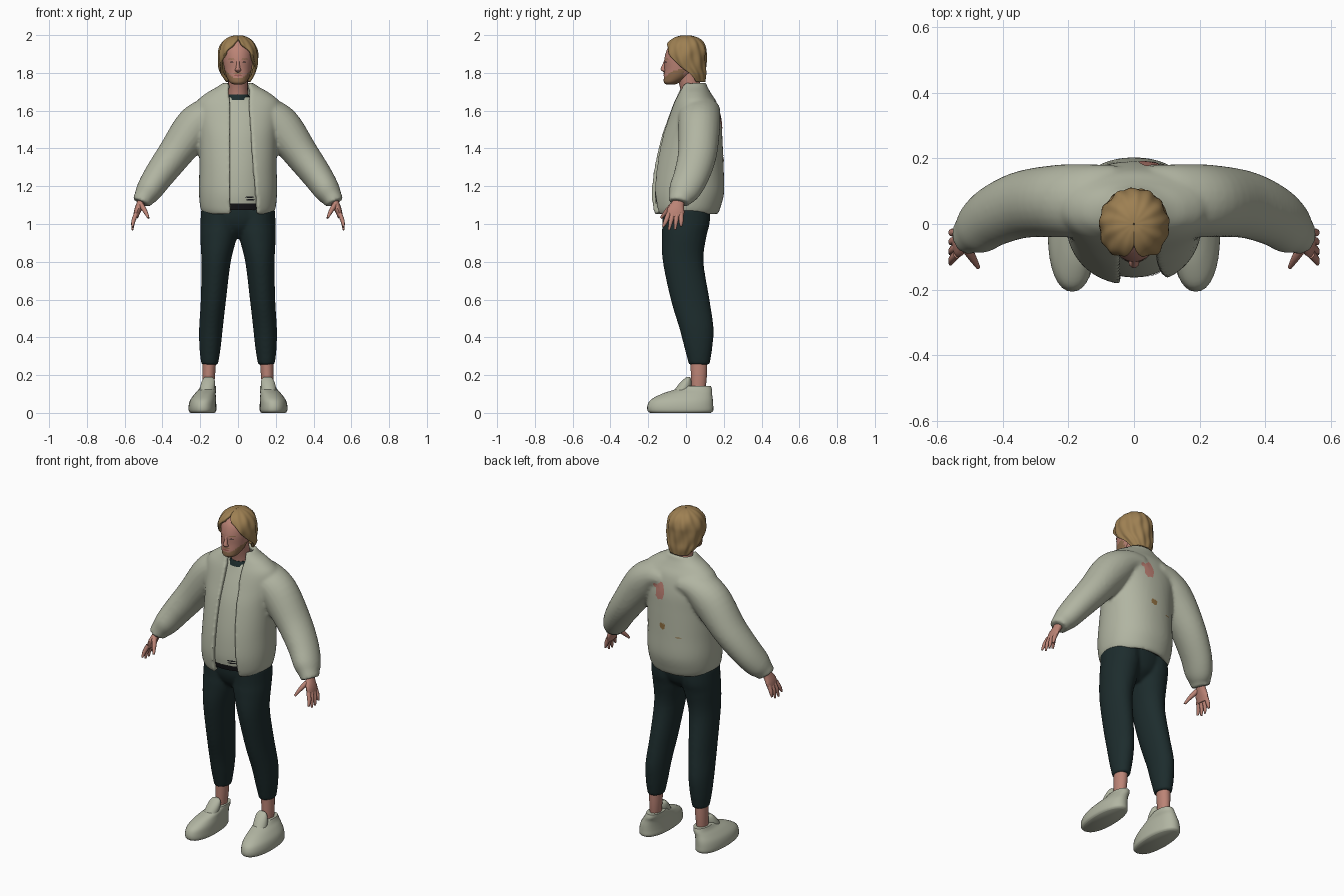
import bpy, bmesh, math, random
from mathutils import Vector

if "Cube" in bpy.data.objects:
    bpy.data.objects.remove(bpy.data.objects["Cube"])
random.seed(4)


def material(name, r, g, b):
    m = bpy.data.materials.new(name)
    m.use_nodes = True
    m.diffuse_color = (r, g, b, 1)
    bsdf = m.node_tree.nodes["Principled BSDF"]
    bsdf.inputs["Base Color"].default_value = (r, g, b, 1)
    bsdf.inputs["Roughness"].default_value = 0.8
    return m


CLOTH = material("pale sage cloth", .44, .46, .36)
SKIN = material("skin", .50, .23, .18)
HAIR = material("blond hair", .34, .215, .085)
BEARD = material("beard brown", .29, .16, .08)
TROUSER = material("dark green trousers", .012, .025, .026)
BLACK = material("black", .008, .008, .010)
PINK = material("pink stain", .47, .20, .16)
BROWN = material("brown stain", .26, .15, .05)
LIPS = material("lips", .34, .11, .09)


def smooth_keys(keys, steps):
    """Catmull-Rom interpolation of every column of the key list."""
    out = []
    for i in range(len(keys) - 1):
        p = [keys[max(0, min(len(keys) - 1, i + k))] for k in (-1, 0, 1, 2)]
        for s in range(steps):
            t = s / steps
            out.append([b + .5 * t * (c - a + t * (2 * a - 5 * b + 4 * c - d + t * (3 * (b - c) + d - a)))
                        for a, b, c, d in zip(*p)])
    return out + [list(keys[-1])]


def finish(obj, mat):
    obj.data.materials.clear()
    obj.data.materials.append(mat)
    bpy.ops.object.select_all(action='DESELECT')
    obj.select_set(True)
    bpy.context.view_layer.objects.active = obj
    bpy.ops.object.shade_smooth_by_angle(angle=math.radians(50))
    return obj


def make_object(name, bm, mat):
    mesh = bpy.data.meshes.new(name)
    bm.to_mesh(mesh)
    bm.free()
    obj = bpy.data.objects.new(name, mesh)
    bpy.context.collection.objects.link(obj)
    return finish(obj, mat)


def loft(name, keys, mat, sides=24, steps=4, power=2.0, follow=False, ridge=0):
    """Skin rings (x, y, z, rx, ry[, gap towards +x, gap towards -x in degrees])."""
    rings = smooth_keys(keys, steps)
    is_open = len(keys[0]) > 5
    count = sides + 1 if is_open else sides
    bm = bmesh.new()
    rows = []
    for i, k in enumerate(rings):
        t = Vector((0, 0, 1))
        if follow:
            a, b = rings[max(i - 1, 0)], rings[min(i + 1, len(rings) - 1)]
            t = (Vector(b[:3]) - Vector(a[:3])).normalized()
        v = Vector((0, 1, 0))
        v = (v - t * v.dot(t)).normalized()
        u = v.cross(t)
        g0, g1 = (math.radians(k[5]), math.radians(k[6])) if is_open else (0, 0)
        row = []
        for j in range(count):
            a = g0 + (math.tau - g0 - g1) * j / sides
            s, c = math.sin(a), math.cos(a)
            sx = math.copysign(abs(s) ** (2 / power), s)
            cy = math.copysign(abs(c) ** (2 / power), c)
            f = 1 + ridge * (math.sin(13 * a + 22 * k[2]) + .7 * math.sin(7 * a - 45 * k[2]))
            row.append(bm.verts.new(Vector(k[:3]) + u * (k[3] * sx * f) - v * (k[4] * cy * f)))
        rows.append(row)
    for lo, hi in zip(rows, rows[1:]):
        for j in range(sides):
            n = (j + 1) % count
            bm.faces.new((lo[j], lo[n], hi[n], hi[j]))
    if not is_open:
        bm.faces.new(rows[0][::-1])
        bm.faces.new(rows[-1])
    return make_object(name, bm, mat)


def apply_modifiers(obj):
    deps = bpy.context.evaluated_depsgraph_get()
    mesh = bpy.data.meshes.new_from_object(obj.evaluated_get(deps))
    obj.modifiers.clear()
    obj.data = mesh


def thicken(obj, depth):
    mod = obj.modifiers.new("thickness", 'SOLIDIFY')
    mod.thickness, mod.offset = depth, -1
    apply_modifiers(obj)


def fuse(main, others, mat, relax_steps):
    """Join overlapping parts into one soft skin."""
    bpy.ops.object.select_all(action='DESELECT')
    for part in others + [main]:
        part.select_set(True)
    bpy.context.view_layer.objects.active = main
    bpy.ops.object.join()
    remesh = main.modifiers.new("fuse", 'REMESH')
    remesh.mode, remesh.voxel_size = 'VOXEL', .009
    relax = main.modifiers.new("relax", 'SMOOTH')
    relax.factor, relax.iterations = .5, relax_steps
    apply_modifiers(main)
    finish(main, mat)


def plate(name, target, mat, x, z, rx, rz, side, rough=0.0):
    """Thin disc laid on the front (side -1) or back (side 1) of the target."""
    bm = bmesh.new()
    n, rows = 20, []
    wobble = [1 + random.uniform(-rough, rough) for _ in range(n)]
    for r in (.05, .5, 1):
        row = []
        for j in range(n):
            a = math.tau * j / n
            px, pz = x + rx * r * wobble[j] * math.cos(a), z + rz * r * wobble[j] * math.sin(a)
            hit, loc, _, _ = target.ray_cast(Vector((px, side, pz)), Vector((0, -side, 0)))
            row.append(bm.verts.new(loc + Vector((0, side * .003, 0)) if hit else (px, 0, pz)))
        rows.append(row)
    order = 1 if side < 0 else -1
    bm.faces.new(rows[0][::order])
    for lo, hi in zip(rows, rows[1:]):
        for j in range(n):
            m = (j + 1) % n
            bm.faces.new((lo[j], hi[j], hi[m], lo[m])[::order])
    return make_object(name, bm, mat)


def flip(keys, s):
    return [(s * k[0],) + tuple(k[1:]) for k in keys]


# Jacket: open body shell fused with both sleeves
jacket = loft("jacket", [
    (0, .00, 1.05, .182, .168, 33, 11), (0, .002, 1.085, .199, .180, 30, 11),
    (0, .008, 1.17, .207, .194, 27, 11), (0, .014, 1.30, .205, .185, 23, 11),
    (0, .028, 1.45, .208, .165, 19, 11), (0, .042, 1.55, .220, .144, 16, 10),
    (0, .048, 1.64, .222, .116, 14, 10), (0, .044, 1.69, .172, .090, 20, 15),
    (0, .040, 1.725, .112, .074, 33, 26), (0, .040, 1.75, .076, .066, 48, 42)],
    CLOTH, sides=48, steps=5, power=2.15)
thicken(jacket, .028)
sleeve_keys = [(.06, .068, 1.605, .070, .112), (.14, .070, 1.588, .088, .112), (.225, .070, 1.517, .108, .111),
               (.335, .060, 1.37, .092, .103), (.42, .028, 1.255, .080, .094),
               (.473, -.010, 1.175, .069, .083), (.500, -.030, 1.135, .054, .062),
               (.512, -.036, 1.112, .050, .057)]
sleeves = [loft("sleeve", flip(sleeve_keys, s), CLOTH, steps=5, follow=True) for s in (1, -1)]
fuse(jacket, sleeves, CLOTH, 7)

# Shirt, shirt collar and belt
shirt = loft("shirt", [
    (0, 0, 1.108, .172, .160), (0, .008, 1.17, .180, .171), (0, .014, 1.30, .178, .164),
    (0, .028, 1.45, .18, .146), (0, .040, 1.55, .18, .122), (0, .046, 1.63, .15, .092),
    (0, .035, 1.672, .07, .064)], CLOTH, sides=32)
loft("shirt_collar", [(0, .030, 1.657, .070, .069), (0, .030, 1.672, .063, .063),
                      (0, .030, 1.686, .056, .056)], TROUSER)
loft("belt", [(0, 0, 1.075, .172, .146), (0, 0, 1.112, .172, .154)], BLACK, sides=32)

# Trousers: both legs and the hips in one piece
leg_keys = [(.150, .070, .255, .044, .055), (.148, .066, .34, .056, .073), (.143, .055, .45, .063, .091),
            (.130, .022, .60, .067, .103), (.116, -.015, .80, .078, .108), (.103, -.010, .93, .097, .118),
            (.099, 0, 1.0, .100, .125), (.097, 0, 1.08, .099, .127)]
legs = [loft("trouser_leg", flip(leg_keys, s), TROUSER, steps=5) for s in (1, -1)]
hips = loft("trousers", [(0, -.005, .925, .03, .05), (0, 0, .97, .12, .10), (0, 0, 1.02, .185, .122),
                         (0, 0, 1.06, .192, .128), (0, 0, 1.09, .18, .13)], TROUSER, sides=32)
fuse(hips, legs, TROUSER, 5)

# Shoes
shoe_keys = [(.188, -.030, .0, .064, .160), (.188, -.030, .012, .073, .174), (.188, -.030, .04, .073, .174),
             (.184, -.022, .07, .068, .164), (.174, .004, .100, .056, .134), (.163, .036, .122, .047, .102),
             (.158, .058, .142, .041, .074)]
tongue_keys = [(.167, -.030, .10, .040, .045), (.160, -.008, .145, .039, .036), (.156, .006, .175, .032, .022),
               (.155, .012, .190, .020, .008)]
ankle_keys = [(.158, .064, .10, .026, .036), (.155, .068, .19, .033, .042), (.151, .068, .30, .036, .045)]
# Hands
palm_keys = [(.495, -.028, 1.155, .024, .030), (.515, -.042, 1.11, .021, .033),
             (.532, -.054, 1.07, .018, .046), (.542, -.058, 1.035, .013, .042)]
thumb_keys = [(.512, -.070, 1.10, .015, .017), (.492, -.102, 1.068, .012, .013), (.474, -.132, 1.032, .006, .007)]
for s, side in ((1, "left"), (-1, "right")):
    loft(side + "_shoe", flip(shoe_keys, s), CLOTH, sides=32, power=2.2)
    loft(side + "_shoe_tongue", flip(tongue_keys, s), CLOTH)
    loft(side + "_ankle", flip(ankle_keys, s), SKIN)
    loft(side + "_palm", flip(palm_keys, s), SKIN, sides=16, follow=True)
    loft(side + "_thumb", flip(thumb_keys, s), SKIN, sides=10, follow=True)
    for f in range(4):
        base, spread = -.092 + .022 * f, -.030 + .010 * f
        drop = (.985, .968, .970, .988)[f]
        finger = [(.539, base, 1.055, .012, .013), (.554, base + spread * .5, 1.015, .011, .012),
                  (.559, base + spread, drop, .005, .006)]
        loft("%s_finger_%d" % (side, f + 1), flip(finger, s), SKIN, sides=10, follow=True)

# Neck and head, with the beard taken from the lower front of the face
loft("neck", [(0, .035, 1.62, .056, .056), (0, .028, 1.70, .052, .054), (0, .005, 1.80, .052, .06)], SKIN)
head = loft("head", [
    (0, -.082, 1.738, .020, .022), (0, -.074, 1.75, .043, .043), (0, -.048, 1.78, .061, .069),
    (0, -.028, 1.82, .072, .086), (0, -.012, 1.875, .080, .102), (0, 0, 1.93, .080, .098),
    (0, 0, 1.97, .055, .065)], SKIN, sides=40, steps=6)
head.data.materials.append(BEARD)
for p in head.data.polygons:
    c = p.center
    if c.y < -.01 and c.z < 1.772 + max(0, abs(c.x) - .025) * 1.0:
        p.material_index = 1
loft("nose", [(0, -.108, 1.803, .008, .008), (0, -.118, 1.814, .016, .014), (0, -.120, 1.826, .012, .013),
              (0, -.112, 1.850, .008, .010), (0, -.106, 1.872, .009, .008)], SKIN, sides=12)
plate("mouth", head, LIPS, 0, 1.787, .021, .005, -1)
plate("moustache", head, BEARD, 0, 1.798, .026, .004, -1)
for s, side in ((1, "left"), (-1, "right")):
    plate(side + "_eye", head, BLACK, s * .033, 1.857, .010, .003, -1)
    plate(side + "_eyebrow", head, BEARD, s * .035, 1.873, .018, .0035, -1)

# Hair: ridged shell parted over the forehead
hair = loft("hair", [
    (0, .052, 1.752, .064, .050, 92, 92), (0, .034, 1.79, .088, .073, 84, 84),
    (0, .008, 1.83, .101, .098, 70, 70), (0, -.004, 1.88, .106, .111, 50, 50),
    (0, -.004, 1.92, .102, .112, 35, 35), (0, -.002, 1.955, .088, .098, 15, 15),
    (0, 0, 1.982, .062, .070, 1, 1), (0, 0, 1.996, .030, .034, 0, 0),
    (0, 0, 1.999, .002, .002, 0, 0)], HAIR, sides=96, steps=5, ridge=.024)
thicken(hair, .016)

# Stains on the back of the jacket and a dark trim on the shirt
bpy.context.view_layer.update()
plate("pink_stain", jacket, PINK, .045, 1.55, .032, .05, 1, .12)
plate("pink_stain_tail", jacket, PINK, .080, 1.575, .016, .012, 1, .12)
plate("brown_stain", jacket, BROWN, .02, 1.35, .020, .018, 1, .2)
plate("thin_brown_mark", jacket, BROWN, -.08, 1.30, .018, .003, 1)
plate("shirt_trim_upper", shirt, BLACK, .062, 1.142, .024, .004, -1)
plate("shirt_trim_lower", shirt, BLACK, .066, 1.128, .024, .004, -1)
